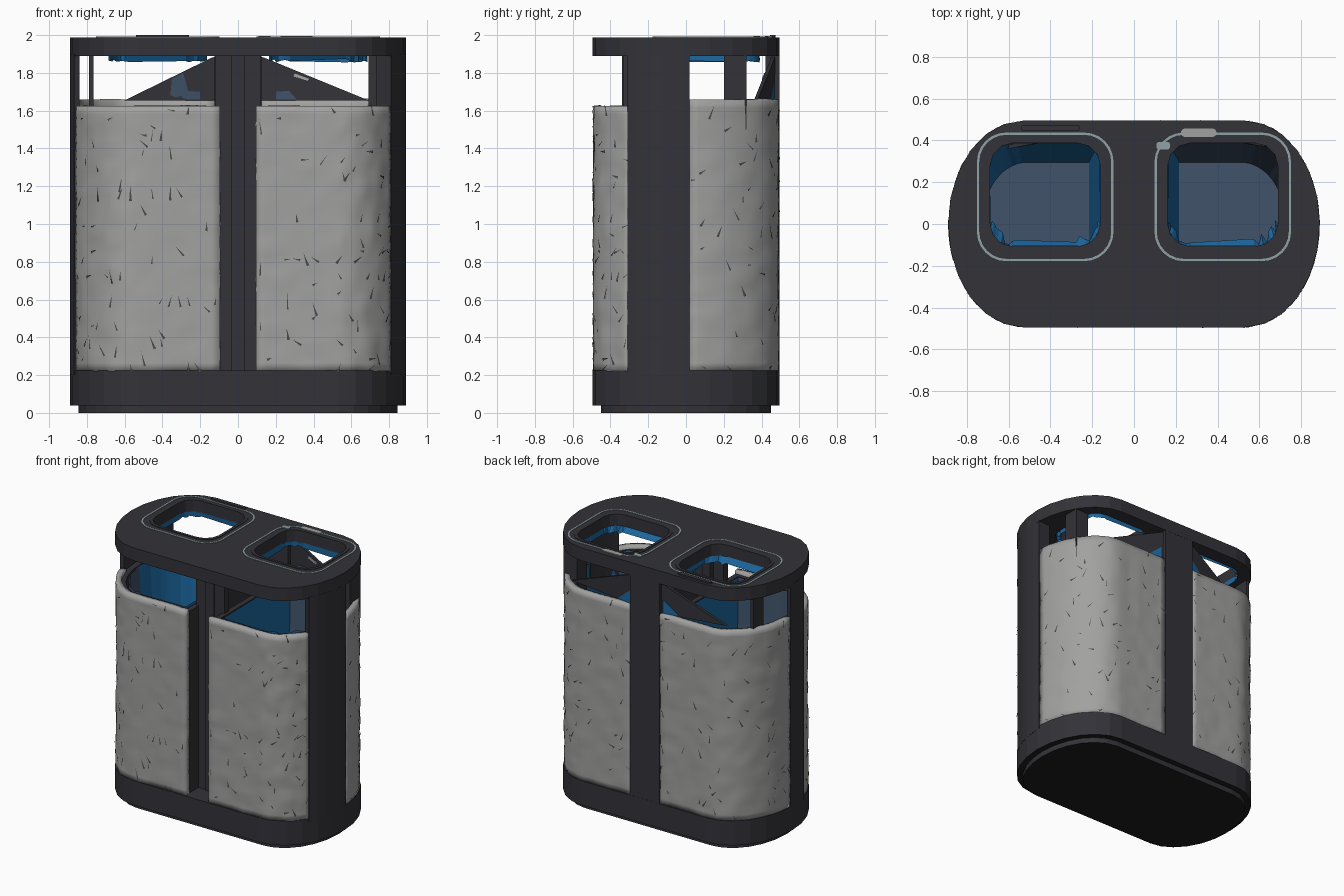
import bpy, bmesh, random
from math import sin, cos, pi
from mathutils import Vector, noise

random.seed(4)
cube = bpy.data.objects.get("Cube")
if cube:
    bpy.data.objects.remove(cube, do_unlink=True)


def material(name, rgb):
    m = bpy.data.materials.new(name)
    m.use_nodes = True
    m.diffuse_color = (*rgb, 1)
    node = next(n for n in m.node_tree.nodes if n.type == 'BSDF_PRINCIPLED')
    node.inputs["Base Color"].default_value = (*rgb, 1)
    return m


DARK = material("charcoal metal", (0.033, 0.032, 0.04))
BLACK = material("black underside", (0.012, 0.012, 0.013))
STONE = material("grey stone", (0.36, 0.358, 0.354))
CHIP = material("dark chips", (0.07, 0.07, 0.07))
BLUE = material("blue liner", (0.012, 0.14, 0.36))
SLATE = material("slate blue", (0.05, 0.085, 0.14))
PALE = material("pale trim", (0.28, 0.36, 0.38))

FLAT, RX, RY = 0.53, 0.36, 0.495     # straight half-length and end radii


def corner(sx, sy, t, d=0.0):
    """Point on a rounded end, t=0 at the side and pi/2 at the long face."""
    return (sx * (FLAT + (RX - d) * cos(t)), sy * (RY - d) * sin(t))


def arc(sx, sy, t0, t1, d=0.0, n=6):
    return [corner(sx, sy, t0 + (t1 - t0) * i / n, d) for i in range(n + 1)]


def footprint(d=0.0):
    q = pi / 2
    return (arc(1, 1, 0, q, d) + arc(-1, 1, q, 0, d)
            + arc(-1, -1, 0, q, d)[1:] + arc(1, -1, q, 0, d)[:-1])


def half(sx, d, x_in, n=6):
    """Footprint of one bin compartment."""
    return ([(sx * x_in, -RY + d)] + arc(sx, -1, pi / 2, 0, d, n)
            + arc(sx, 1, 0, pi / 2, d, n)[1:] + [(sx * x_in, RY - d)])


def rounded(cx, cy, hx, hy, r, n=4):
    pts = []
    for k, (sx, sy) in enumerate([(1, 1), (-1, 1), (-1, -1), (1, -1)]):
        for i in range(n + 1):
            a = (k + i / n) * pi / 2
            pts.append((cx + sx * (hx - r) + r * cos(a), cy + sy * (hy - r) + r * sin(a)))
    return pts


def make(name, bm, mats):
    me = bpy.data.meshes.new(name)
    bm.to_mesh(me)
    bm.free()
    for m in mats:
        me.materials.append(m)
    ob = bpy.data.objects.new(name, me)
    bpy.context.collection.objects.link(ob)
    return ob


def prism(name, loops, z0, z1, mats, rule=None):
    """Extruded outline; loops after the first are holes."""
    cu = bpy.data.curves.new(name, 'CURVE')
    cu.dimensions, cu.fill_mode, cu.extrude = '2D', 'BOTH', (z1 - z0) / 2
    for pts in loops:
        sp = cu.splines.new('POLY')
        sp.points.add(len(pts) - 1)
        for p, (x, y) in zip(sp.points, pts):
            p.co = (x, y, 0, 1)
        sp.use_cyclic_u = True
    tmp = bpy.data.objects.new(name, cu)
    bpy.context.collection.objects.link(tmp)
    bpy.context.view_layer.update()
    me = bpy.data.meshes.new_from_object(tmp.evaluated_get(bpy.context.evaluated_depsgraph_get()))
    bm = bmesh.new()
    bm.from_mesh(me)
    bpy.data.objects.remove(tmp)
    bpy.data.meshes.remove(me)
    bmesh.ops.remove_doubles(bm, verts=bm.verts, dist=0.0005)
    bmesh.ops.translate(bm, verts=bm.verts, vec=(0, 0, (z0 + z1) / 2))
    bmesh.ops.recalc_face_normals(bm, faces=bm.faces)
    for f in bm.faces:
        f.smooth = False
        f.material_index = rule(f) if rule else 0
    return make(name, bm, mats)


def box(name, x0, x1, y0, y1, z0, z1, mat):
    return prism(name, [[(x0, y0), (x1, y0), (x1, y1), (x0, y1)]], z0, z1, [mat])


def stone_panel(name, sx, sy, t_end, x_in, top):
    """Curved rough cladding with chipped marks."""
    path = [(sx * (x_in + (FLAT - x_in) * i / 9), sy * RY) for i in range(9)]
    path += arc(sx, sy, pi / 2, t_end, 0, 16)
    rows, bottom = 32, 0.22
    bm, grid = bmesh.new(), []
    for j in range(rows + 1):
        z = bottom + (top - bottom) * j / rows
        row = []
        for x, y in path:
            p = Vector((x, y, z))
            dent = 0.008 * noise.noise(p * 12) - 0.006
            row.append(bm.verts.new(p + Vector((x * 0.6, y, 0)).normalized() * dent))
        grid.append(row)
    for a, b in zip(grid, grid[1:]):
        for i in range(len(path) - 1):
            ring = [a[i], a[i + 1], b[i + 1], b[i]]
            bm.faces.new(ring if sx * sy < 0 else ring[::-1])
    bm.normal_update()
    chips = bmesh.new()
    for f in random.sample(list(bm.faces), 60):
        c = f.calc_center_median() + f.normal * 0.005
        side = f.normal.cross(Vector((0, 0, 1))).normalized()
        a = random.uniform(0, pi)
        along = side * cos(a) * 0.6 + Vector((0, 0, sin(a)))
        across = f.normal.cross(along).normalized() * random.uniform(0.003, 0.008)
        along *= random.uniform(0.02, 0.045)
        chips.faces.new([chips.verts.new(c + v) for v in (along, across - along, -across - along)])
    ob = make(name, bm, [STONE])
    mod = ob.modifiers.new("thickness", 'SOLIDIFY')
    mod.thickness, mod.offset = 0.04, -1
    bpy.context.view_layer.objects.active = ob
    bpy.ops.object.select_all(action='DESELECT')
    ob.select_set(True)
    bpy.ops.object.shade_smooth_by_angle(angle=0.7)
    make(name + "_chips", chips, [CHIP])


def liner(name, sx):
    """Tapered, crumpled bag with a slate floor."""
    bm = bmesh.new()
    top, low = [], []
    for x, y in half(sx, 0.085, 0.15, 14):
        k = random.uniform(0.97, 1.0)
        cx = sx * 0.45
        top.append(bm.verts.new((cx + (x - cx) * k, y * k, 1.6 + random.uniform(0, 0.02))))
        low.append(bm.verts.new((cx + (x - cx) * 0.78, y * 0.72, 0.3)))
    for i in range(len(top)):
        j = (i + 1) % len(top)
        f = bm.faces.new([top[i], top[j], low[j], low[i]])
        # one long wall is brighter than the other, swapped between the bins
        f.material_index = int(f.calc_center_median().y * sx > 0.05)
    bm.faces.new(low).material_index = 1
    bmesh.ops.recalc_face_normals(bm, faces=bm.faces)
    make(name, bm, [BLUE, SLATE])


def bag_edge(name, cx):
    """Ragged bag edge hanging inside an opening."""
    bm = bmesh.new()
    pairs = []
    for x, y in rounded(cx, 0.14, 0.262, 0.246, 0.11, 8):
        sag = random.uniform(0, 0.05) if y < 0 else random.uniform(0, 0.008)
        pairs.append((bm.verts.new((x, y, 1.905)),
                      bm.verts.new((x + (cx - x) * sag, y + sag, random.uniform(1.855, 1.875)))))
    for (a, b), (c, d) in zip(pairs, pairs[1:] + pairs[:1]):
        bm.faces.new([a, b, d, c])
    make(name, bm, [BLUE])


def plate(name, sx, outline, y0, y1, mat):
    """Upright flat shape in x and z; each point is x, y shift, z."""
    bm = bmesh.new()
    f = bm.faces.new([bm.verts.new((sx * x, y0 - s, z)) for x, s, z in outline])
    ext = bmesh.ops.extrude_face_region(bm, geom=[f])["geom"]
    bmesh.ops.translate(bm, verts=[v for v in ext if isinstance(v, bmesh.types.BMVert)], vec=(0, y1 - y0, 0))
    bmesh.ops.recalc_face_normals(bm, faces=bm.faces)
    make(name, bm, [mat])


# Base and lid
prism("foot_plate", [footprint(0.045)], 0, 0.05, [DARK, BLACK], lambda f: int(f.normal.z < -0.5))
prism("base", [footprint()], 0.04, 0.225, [DARK, BLACK], lambda f: int(f.normal.z < -0.5))
openings = [rounded(s * 0.425, 0.14, 0.267, 0.25, 0.11, 3) for s in (1, -1)]
prism("lid", [footprint()] + openings, 1.89, 1.988, [DARK])
prism("lid_bump", [rounded(-0.4, 0.46, 0.14, 0.015, 0.014)], 1.97, 2.0, [DARK])
prism("lid_grey_mark", [rounded(0.31, 0.437, 0.085, 0.02, 0.019)], 1.985, 1.994, [STONE])
prism("lid_pale_mark", [rounded(0.14, 0.375, 0.032, 0.018, 0.012)], 1.985, 1.994, [PALE])

# Frame
box("front_divider", -0.035, 0.035, -0.34, -0.24, 0.2, 1.9, DARK)
box("front_channel", -0.12, 0.12, -0.33, -0.28, 0.2, 1.9, DARK)
box("back_post", -0.125, 0.125, 0.42, 0.494, 0.2, 1.9, DARK)
for side, sx, t_front, thick, x0, x1, reach in (("left", 1, 0.677, 0.1, 0.69, 0.8, 0.69),
                                                ("right", -1, 0.36, 0.03, 0.765, 0.79, 0.6)):
    wall = arc(sx, -1, t_front, -0.04, 0, 5) + arc(sx, -1, -0.04, t_front, thick, 5)
    prism(side + "_side_post", [wall], 0.2, 1.9, [DARK])
    box(side + "_rear_strut", *sorted((sx * x0, sx * x1)), 0.2, 0.32, 1.5, 1.9, DARK)

    # Triangular brace with patches of liner showing on it
    brace = [(0.1, 0, 1.655), (0.1, 0, 1.89), (0.14, 0, 1.88), (reach, 0.09, 1.655)]
    plate(side + "_gusset", sx, brace, 0.47, 0.45, DARK)
    patch = [(0.2, 0.016, 1.66), (0.2, 0.016, 1.7), (0.27, 0.028, 1.705), (0.31, 0.034, 1.66)]
    plate(side + "_low_patch", sx, patch, 0.453, 0.447, SLATE)
    back_patch = [(0.14, 0.006, 1.66), (0.14, 0.006, 1.76), (0.26, 0.026, 1.66)]
    plate(side + "_back_patch", sx, back_patch, 0.474, 0.468, BLUE)

    # Compartment and liner
    prism(side + "_tub", [half(sx, 0.03, 0.1), half(sx, 0.075, 0.14)], 0.2, 1.6, [DARK])
    liner(side + "_liner", sx)

    # Stone cladding
    stone_panel(side + "_front_panel", sx, -1, t_front, 0.095, 1.625)
    stone_panel(side + "_back_panel", sx, 1, 0.04, 0.125, 1.66)

    # Opening trim
    cx = sx * 0.425
    prism(side + "_opening_lip", [rounded(cx, 0.14, 0.285, 0.268, 0.12, 3), rounded(cx, 0.14, 0.264, 0.248, 0.11, 3)],
          1.9, 1.992, [DARK])
    prism(side + "_opening_trim", [rounded(cx, 0.13, 0.327, 0.308, 0.14, 6), rounded(cx, 0.13, 0.316, 0.297, 0.13, 6)],
          1.985, 1.992, [PALE])
    bag_edge(side + "_bag_edge", cx)

plate("right_high_patch", -1, [(0.26, 0.026, 1.69), (0.29, 0.031, 1.8), (0.35, 0.041, 1.77), (0.36, 0.043, 1.66)],
      0.453, 0.447, SLATE)
plate("left_grey_patch", 1, [(0.29, 0.031, 1.78), (0.3, 0.032, 1.8), (0.38, 0.045, 1.77), (0.37, 0.044, 1.755)],
      0.453, 0.447, STONE)
